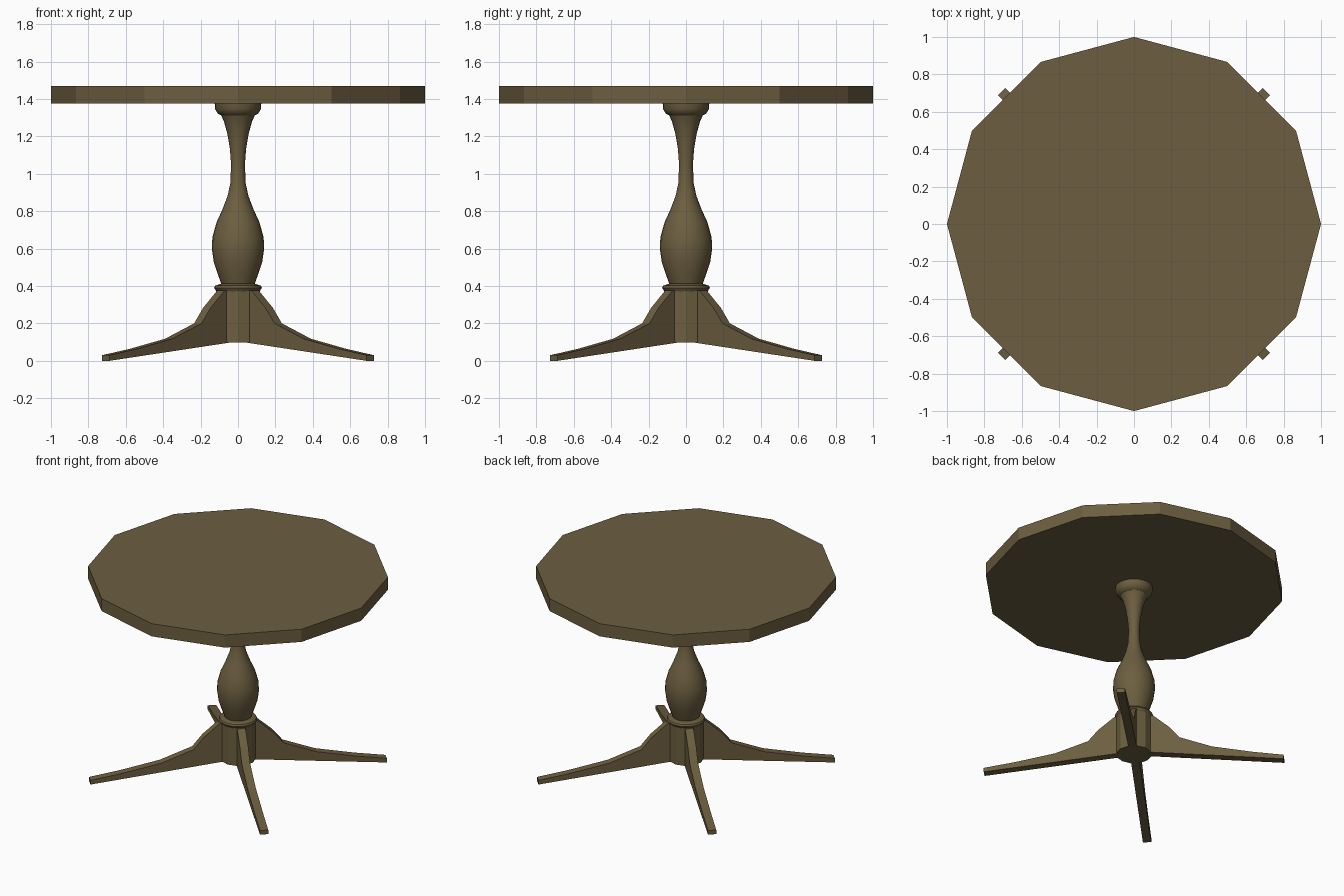
import bpy
import bmesh
from math import cos, sin, pi, radians
from mathutils import Matrix, Vector

cube = bpy.data.objects.get("Cube")
if cube:
    bpy.data.objects.remove(cube, do_unlink=True)

wood = bpy.data.materials.new("dark_wood")
wood.use_nodes = True
colour = (0.15, 0.112, 0.051, 1)
wood.diffuse_color = colour
wood.node_tree.nodes["Principled BSDF"].inputs["Base Color"].default_value = colour


def finish(name, bm, smooth=False):
    bmesh.ops.recalc_face_normals(bm, faces=bm.faces)
    mesh = bpy.data.meshes.new(name)
    bm.to_mesh(mesh)
    bm.free()
    mesh.materials.append(wood)
    obj = bpy.data.objects.new(name, mesh)
    bpy.context.collection.objects.link(obj)
    if smooth:
        bpy.ops.object.select_all(action='DESELECT')
        obj.select_set(True)
        bpy.context.view_layer.objects.active = obj
        bpy.ops.object.shade_smooth_by_angle(angle=radians(35))
    return obj


def turned(name, profile, sides, smooth=False):
    """Lathe a list of (radius, height) pairs into a capped solid."""
    bm = bmesh.new()
    rings = [[bm.verts.new((r * cos(2 * pi * i / sides), r * sin(2 * pi * i / sides), z))
              for i in range(sides)] for r, z in profile]
    for low, high in zip(rings, rings[1:]):
        for i in range(sides):
            j = (i + 1) % sides
            bm.faces.new((low[i], low[j], high[j], high[i]))
    bm.faces.new(rings[0])
    bm.faces.new(rings[-1])
    return finish(name, bm, smooth)


# Twelve-sided top
turned("table_top", [(1, 1.375), (1, 1.468)], 12)

# Turned column with a bulb, a slim neck and a flared cap
turned("column", [
    (0.085, 0.40), (0.107, 0.46), (0.13, 0.53), (0.14, 0.60), (0.137, 0.66),
    (0.115, 0.74), (0.083, 0.81), (0.056, 0.88), (0.041, 0.95), (0.037, 1.05),
    (0.043, 1.13), (0.056, 1.21), (0.075, 1.28), (0.09, 1.312), (0.108, 1.322),
    (0.122, 1.345), (0.125, 1.38)], 24, True)

# Collar and hub holding the legs
turned("collar", [(0.11, 0.362), (0.116, 0.372), (0.128, 0.39), (0.122, 0.402),
                  (0.085, 0.414)], 24, True)
turned("hub", [(0.118, 0.098), (0.118, 0.375)], 12)

# Four curved legs on the diagonals
leg_profile = [(0.04, 0.098), (0.085, 0.098), (1.0, 0), (1.0, 0.03), (0.79, 0.064),
               (0.523, 0.118), (0.304, 0.2), (0.236, 0.283), (0.13, 0.375), (0.04, 0.375)]
half = 0.028
for n, name in enumerate(("back_left", "back_right", "front_right", "front_left")):
    bm = bmesh.new()
    face = bm.faces.new([bm.verts.new((r, -half, z)) for r, z in leg_profile])
    out = bmesh.ops.extrude_face_region(bm, geom=[face])
    side = [v for v in out["geom"] if isinstance(v, bmesh.types.BMVert)]
    bmesh.ops.translate(bm, verts=side, vec=Vector((0, 2 * half, 0)))
    if face.is_valid and len(bm.faces) == len(leg_profile) + 1:
        bm.faces.new([v for v in bm.verts if v not in side])
    bm.transform(Matrix.Rotation(pi / 4 + n * pi / 2, 4, 'Z'))
    finish(name + "_leg", bm)
